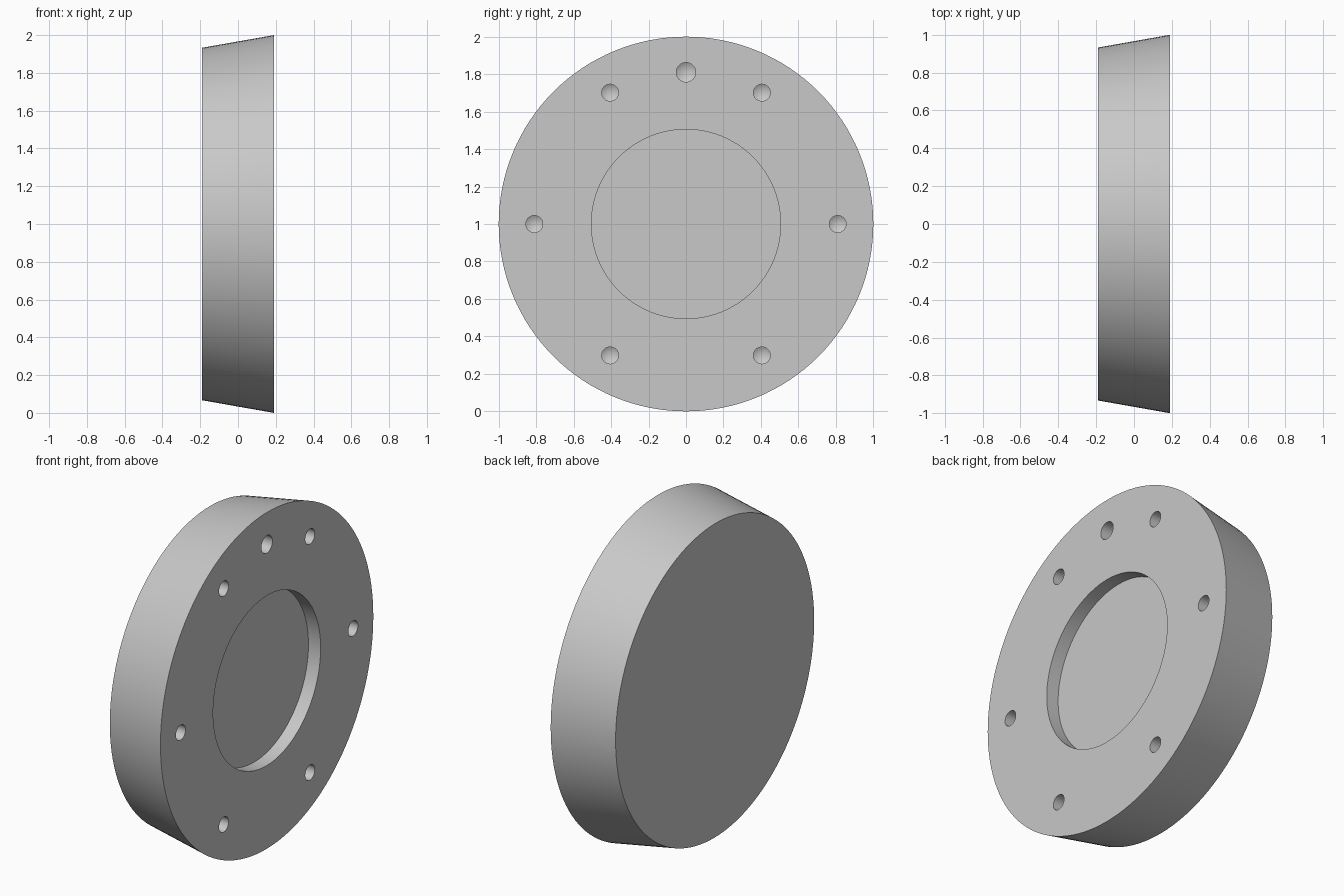
import bpy, bmesh
from math import sin, cos, tan, radians, pi
from mathutils import Vector

cube = bpy.data.objects.get("Cube")
if cube:
    bpy.data.objects.remove(cube)

FACE = 0.19          # x of the drilled face
BACK = -0.19         # x of the plain face

grey = bpy.data.materials.new("light_grey")
grey.use_nodes = True
colour = (0.58, 0.58, 0.58, 1)
grey.diffuse_color = colour
grey.node_tree.nodes["Principled BSDF"].inputs["Base Color"].default_value = colour


def turned(name, profile, sides, y=0.0, z=1.0):
    """Solid of revolution about x from (x, radius) points; radius 0 is a tip."""
    bm = bmesh.new()
    rings = []
    for x, r in profile:
        count = sides if r else 1
        angles = [2 * pi * i / sides for i in range(count)]
        rings.append([bm.verts.new(Vector((x, y + r * sin(a), z + r * cos(a)))) for a in angles])
    for a, b in zip(rings, rings[1:]):
        for i in range(sides):
            j = (i + 1) % sides
            if len(b) == 1:
                bm.faces.new((a[i], a[j], b[0]))
            else:
                bm.faces.new((a[i], a[j], b[j], b[i]))
    for ring in (rings[0], rings[-1]):
        if len(ring) > 1:
            bm.faces.new(ring)
    bmesh.ops.recalc_face_normals(bm, faces=bm.faces)
    mesh = bpy.data.meshes.new(name)
    bm.to_mesh(mesh)
    bm.free()
    mesh.materials.append(grey)
    obj = bpy.data.objects.new(name, mesh)
    bpy.context.collection.objects.link(obj)
    return obj


def drill(y, z, r, depth=0.15):
    """Blind hole cutter with a conical tip."""
    tip = r / tan(radians(59))
    bottom = FACE - depth
    return turned("drill_cutter", [(FACE + 0.05, r), (bottom, r), (bottom - tip, 0)], 32, y, z)


# Tapered disc
disc = turned("tapered_disc", [(BACK, 0.933), (FACE, 1.0)], 128)

# Central recess, ring of six bolt holes and one larger hole at the top
cutters = [turned("recess_cutter", [(FACE + 0.05, 0.505), (FACE - 0.08, 0.505)], 96)]
for k in range(6):
    a = radians(60 * k)
    cutters.append(drill(0.81 * cos(a), 1 + 0.81 * sin(a), 0.045))
cutters.append(drill(0, 1.81, 0.052))

bpy.context.view_layer.objects.active = disc
disc.select_set(True)
for cutter in cutters:
    cutter.hide_render = True
    mod = disc.modifiers.new("cut", "BOOLEAN")
    mod.operation = "DIFFERENCE"
    mod.solver = "EXACT"
    mod.object = cutter
    bpy.ops.object.modifier_apply(modifier=mod.name)
    bpy.data.objects.remove(cutter)

bpy.ops.object.shade_smooth_by_angle(angle=radians(25))
